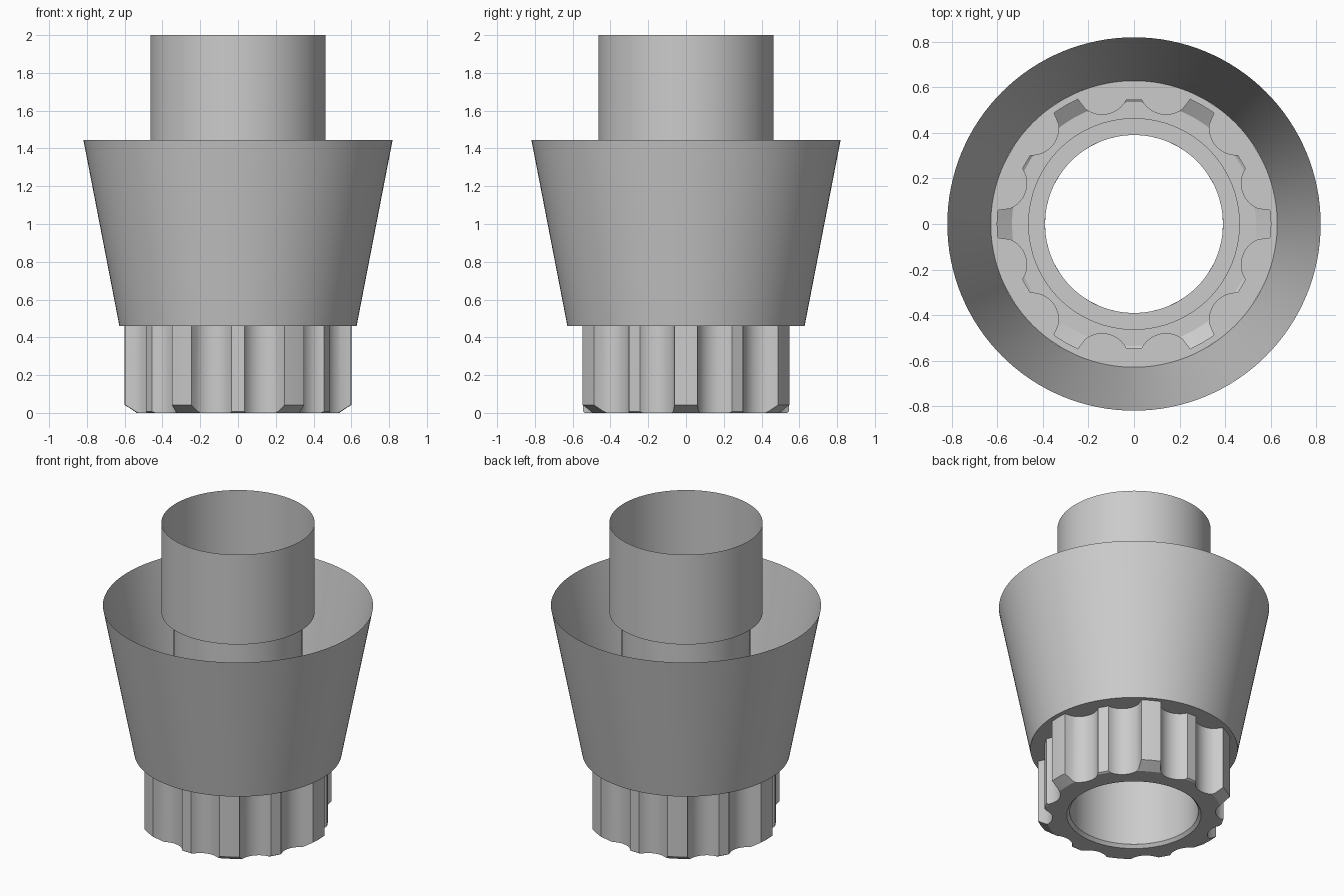
import bpy
import bmesh
from math import cos, sin, pi, radians, atan2, hypot

cube = bpy.data.objects.get("Cube")
if cube:
    bpy.data.objects.remove(cube, do_unlink=True)

GREY = (0.6, 0.6, 0.6, 1.0)
grey = bpy.data.materials.new("plain grey")
grey.use_nodes = True
grey.diffuse_color = GREY
grey.node_tree.nodes["Principled BSDF"].inputs["Base Color"].default_value = GREY

BORE_R = 0.39
FLOOR_R, FLOOR_Z = 0.628, 0.46


def loft(name, rings):
    """Skin a list of closed rings that share one vertex count."""
    bm = bmesh.new()
    loops = [[bm.verts.new(p) for p in ring] for ring in rings]
    n = len(rings[0])
    for a, b in zip(loops, loops[1:]):
        for i in range(n):
            j = (i + 1) % n
            bm.faces.new((a[i], a[j], b[j], b[i]))
    bmesh.ops.remove_doubles(bm, verts=bm.verts, dist=0.00001)
    mesh = bpy.data.meshes.new(name)
    bm.to_mesh(mesh)
    bm.free()
    mesh.materials.append(grey)
    obj = bpy.data.objects.new(name, mesh)
    bpy.context.collection.objects.link(obj)
    bpy.ops.object.select_all(action='DESELECT')
    obj.select_set(True)
    bpy.context.view_layer.objects.active = obj
    bpy.ops.object.shade_smooth_by_angle(angle=radians(25))
    return obj


def circle(r, z, angles):
    return [(r * cos(a), r * sin(a), z) for a in angles]


def scallop(p, q, depth, steps):
    """Points of a circular arc from p to q, bulging toward the axis."""
    chord = hypot(q[0] - p[0], q[1] - p[1])
    radius = (chord * chord / 4 + depth * depth) / (2 * depth)
    mx, my = (p[0] + q[0]) / 2, (p[1] + q[1]) / 2
    m = hypot(mx, my)
    k = (m + radius - depth) / m
    cx, cy = mx * k, my * k
    start = atan2(p[1] - cy, p[0] - cx)
    sweep = (atan2(q[1] - cy, q[0] - cx) - start + pi) % (2 * pi) - pi
    return [(cx + radius * cos(start + sweep * i / steps),
             cy + radius * sin(start + sweep * i / steps)) for i in range(steps + 1)]


# Half a sector of the spline: wide tooth, scallop, narrow tooth
narrow_edge = (0.545 * cos(radians(26.6)), 0.545 * sin(radians(26.6)))
half = [(0.6, 0.0), (0.597, 0.06)]
half += scallop((0.544, 0.068), narrow_edge, 0.044, 12)
polar = [(hypot(x, y), atan2(y, x)) for x, y in half]
sector = polar + [(r, pi / 3 - a) for r, a in reversed(polar[1:])]
outline = [(r, a + k * pi / 3) for k in range(6) for r, a in sector]
angles = [a for r, a in outline]


# Splined base: bevelled bore lip, flat underside, tooth chamfers, walls, floor
def chamfer_z(r):
    return max(0.0, (r - 0.535) * 0.65)


loft("splined_base", [
    circle(BORE_R, 0.02, angles),
    circle(0.407, 0.0, angles),
    [(min(r, 0.535) * cos(a), min(r, 0.535) * sin(a), 0.0) for r, a in outline],
    [(r * cos(a), r * sin(a), chamfer_z(r)) for r, a in outline],
    [(r * cos(a), r * sin(a), FLOOR_Z) for r, a in outline],
    circle(FLOOR_R, FLOOR_Z, angles),
])

# Flared outer cup
even = [2 * pi * i / 128 for i in range(128)]
loft("flared_cup", [circle(FLOOR_R, FLOOR_Z, even), circle(0.8185, 1.445, even)])

# Stepped central tube: wide collar, step, narrow bore
loft("central_tube", [
    circle(0.464, 2.0, even),
    circle(0.464, 1.4, even),
    circle(BORE_R, 1.4, even),
    circle(BORE_R, 0.02, even),
])
